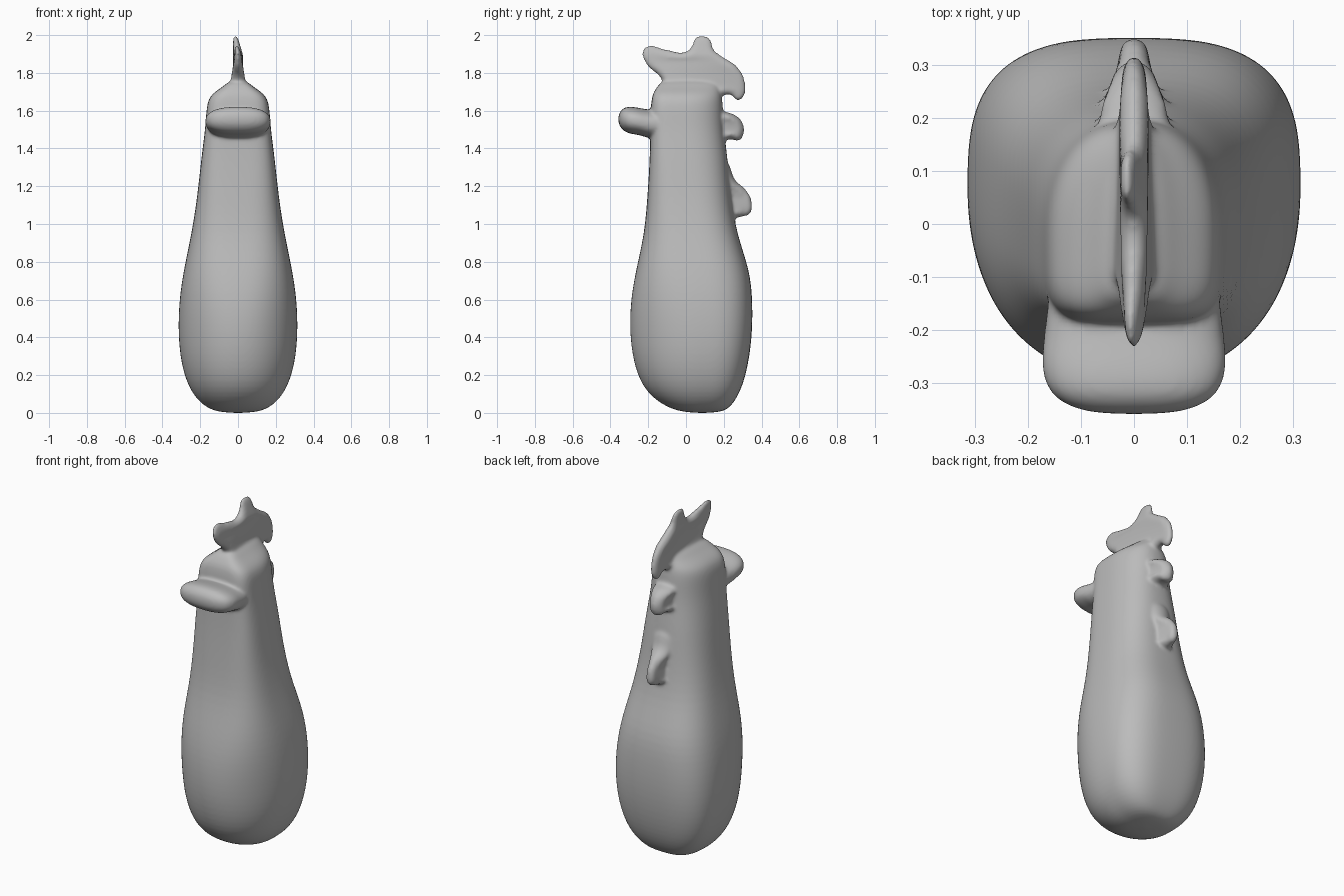
import bpy, bmesh
from math import cos, sin, tau

cube = bpy.data.objects.get("Cube")
if cube:
    bpy.data.objects.remove(cube)

grey = bpy.data.materials.new("plain_grey")
grey.use_nodes = True
colour = (0.5, 0.5, 0.5, 1)
grey.diffuse_color = colour
grey.node_tree.nodes["Principled BSDF"].inputs["Base Color"].default_value = colour


def select_only(objects):
    bpy.ops.object.select_all(action="DESELECT")
    for obj in objects:
        obj.select_set(True)
    bpy.context.view_layer.objects.active = objects[0]


def bake(obj):
    select_only([obj])
    bpy.ops.object.convert(target="MESH")
    return bpy.context.view_layer.objects.active


def power(value, exponent):
    return abs(value) ** exponent * (1 if value >= 0 else -1)


def loft(name, rings):
    """Skin closed rings of points, cap both ends and round the result."""
    bm = bmesh.new()
    loops = [[bm.verts.new(p) for p in ring] for ring in rings]
    count = len(loops[0])
    for low, high in zip(loops, loops[1:]):
        for i in range(count):
            j = (i + 1) % count
            bm.faces.new((low[i], low[j], high[j], high[i]))
    bm.faces.new(loops[0][::-1])
    bm.faces.new(loops[-1])
    bmesh.ops.recalc_face_normals(bm, faces=bm.faces)
    mesh = bpy.data.meshes.new(name)
    bm.to_mesh(mesh)
    bm.free()
    obj = bpy.data.objects.new(name, mesh)
    bpy.context.collection.objects.link(obj)
    obj.modifiers.new("Round", "SUBSURF").levels = 2
    return bake(obj)


def fin(name, outline, thickness, shape):
    """Round-edged plate in the YZ plane; shape() adjusts each point."""
    curve = bpy.data.curves.new(name, "CURVE")
    curve.dimensions = "2D"
    curve.fill_mode = "BOTH"
    curve.bevel_depth = thickness
    curve.offset = -thickness
    curve.bevel_resolution = 4
    spline = curve.splines.new("BEZIER")
    spline.bezier_points.add(len(outline) - 1)
    spline.use_cyclic_u = True
    for point, (y, z) in zip(spline.bezier_points, outline):
        point.co = (y, z, 0)
        point.handle_left_type = point.handle_right_type = "AUTO"
    obj = bpy.data.objects.new(name, curve)
    bpy.context.collection.objects.link(obj)
    obj = bake(obj)
    for v in obj.data.vertices:
        y, z, x = v.co
        v.co = shape(x, y, z)
    bm = bmesh.new()
    bm.from_mesh(obj.data)
    bmesh.ops.remove_doubles(bm, verts=bm.verts, dist=0.0002)
    bmesh.ops.recalc_face_normals(bm, faces=bm.faces)
    bm.to_mesh(obj.data)
    bm.free()
    return obj


# Body and head: height, half width, front and back
sections = [
    (0.0, 0.1, -0.01, 0.19), (0.04, 0.19, -0.125, 0.245),
    (0.13, 0.262, -0.23, 0.297), (0.27, 0.304, -0.28, 0.333),
    (0.43, 0.318, -0.3, 0.352), (0.6, 0.312, -0.294, 0.353),
    (0.76, 0.288, -0.265, 0.338), (0.95, 0.246, -0.22, 0.268),
    (1.15, 0.215, -0.204, 0.238), (1.34, 0.196, -0.192, 0.222),
    (1.5, 0.174, -0.188, 0.2), (1.6, 0.168, -0.188, 0.197),
    (1.665, 0.158, -0.182, 0.192), (1.7, 0.125, -0.172, 0.185),
    (1.728, 0.08, -0.152, 0.175), (1.765, 0.04, -0.125, 0.16),
]


def body_ring(z, half, front, back):
    t = min(1, max(0, (z - 0.5) / 1.1))
    middle = 0.07 - 0.1 * t
    points = []
    for i in range(40):
        c, s = cos(tau * i / 40), sin(tau * i / 40)
        n = (3 - 0.7 * t) if s > 0 else (2.1 + 2.2 * t)
        reach = (back - middle) if s > 0 else (middle - front)
        points.append((half * power(c, 2 / n), middle + reach * power(s, 2 / n), z))
    return points


body = loft("body", [body_ring(*s) for s in sections])

# Beak: depth, half width, bottom and top
beak_sections = [
    (-0.05, 0.155, 1.46, 1.6), (-0.19, 0.167, 1.45, 1.605),
    (-0.24, 0.175, 1.472, 1.615), (-0.285, 0.174, 1.477, 1.623),
    (-0.322, 0.158, 1.487, 1.622), (-0.347, 0.12, 1.512, 1.602),
    (-0.359, 0.06, 1.54, 1.575),
]


def beak_ring(y, half, low, high):
    angles = [tau * i / 32 for i in range(32)]
    return [(half * power(cos(a), 0.8), y,
             (low + high) / 2 + (high - low) / 2 * power(sin(a), 0.85)) for a in angles]


beak = loft("beak", [beak_ring(*s) for s in beak_sections])

# Comb along the top of the head
comb_outline = [
    (-0.23, 1.92), (-0.2, 1.945), (-0.11, 1.927), (0, 1.915), (0.03, 1.945),
    (0.05, 1.99), (0.085, 2.0), (0.125, 1.985), (0.148, 1.925), (0.19, 1.89),
    (0.275, 1.83), (0.315, 1.74), (0.302, 1.67), (0.275, 1.655), (0.235, 1.685),
    (0.19, 1.68), (0.1, 1.66), (-0.09, 1.68), (-0.135, 1.775), (-0.215, 1.855),
]


def comb_shape(x, y, z):
    flare = 1 + 7 * max(0, 1.84 - z) * max(0, 1 - abs(y - 0.02) / 0.2)
    ends = 1.1 - 0.55 * ((y - 0.04) / 0.28) ** 2
    slim = 1 - 4 * max(0, z - 1.83)
    return (x * flare * ends * slim - 0.15 * max(0, z - 1.9), y, z)


comb = fin("comb", comb_outline, 0.032, comb_shape)


# Two neck feathers that flare into the back
def feather_shape(x, y, z):
    return (x * (0.9 + 14 * min(0.09, max(0, 0.31 - y))), y, z)


upper_outline = [
    (0.15, 1.61), (0.21, 1.595), (0.265, 1.575), (0.298, 1.54), (0.306, 1.48),
    (0.28, 1.443), (0.235, 1.45), (0.15, 1.43),
]
lower_outline = [
    (0.17, 1.38), (0.225, 1.32), (0.26, 1.235), (0.315, 1.185), (0.347, 1.125),
    (0.338, 1.055), (0.295, 1.04), (0.245, 1.03), (0.17, 1.0),
]
upper_feather = fin("upper_feather", upper_outline, 0.03, feather_shape)
lower_feather = fin("lower_feather", lower_outline, 0.03, feather_shape)

# Fuse the parts into one softly blended skin
select_only([body, beak, comb, upper_feather, lower_feather])
bpy.ops.object.join()
bird = bpy.context.view_layer.objects.active
bird.name = "rooster_figure"
remesh = bird.modifiers.new("Fuse", "REMESH")
remesh.mode = "VOXEL"
remesh.voxel_size = 0.008
soften = bird.modifiers.new("Soften", "SMOOTH")
soften.factor = 0.5
soften.iterations = 12
bird = bake(bird)

# Rest the base on the ground
low = min(v.co.z for v in bird.data.vertices)
for v in bird.data.vertices:
    v.co.z -= low
bird.data.materials.clear()
bird.data.materials.append(grey)
select_only([bird])
bpy.ops.object.shade_smooth()
